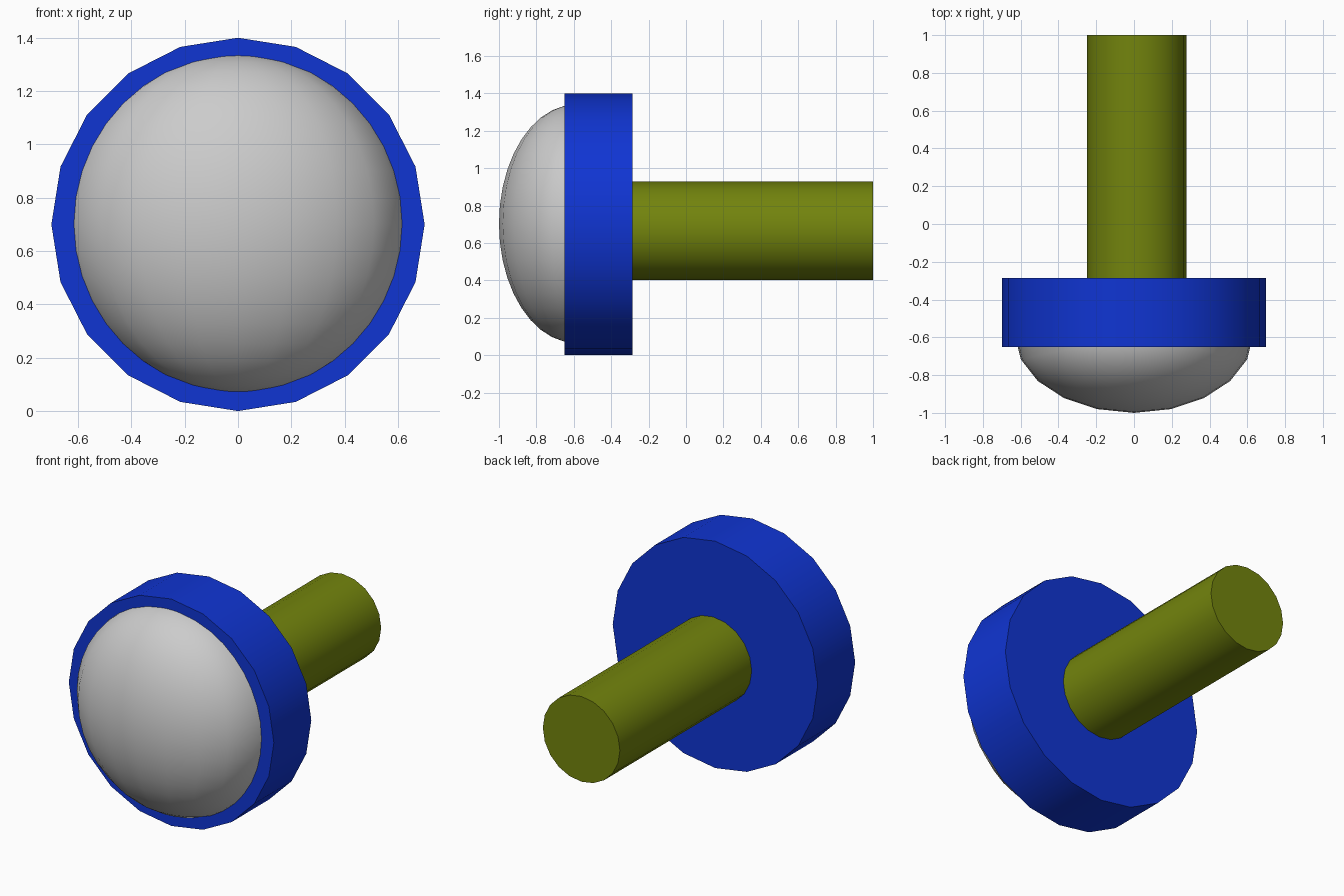
import bpy, bmesh
from math import pi, radians

if "Cube" in bpy.data.objects:
    bpy.data.objects.remove(bpy.data.objects["Cube"])


def finish(obj, name, color=None):
    obj.name = obj.data.name = name
    bpy.ops.object.transform_apply(location=False, rotation=True, scale=True)
    bpy.ops.object.shade_smooth_by_angle(angle=radians(35))
    if color:
        mat = bpy.data.materials.new(name + "_color")
        mat.diffuse_color = (*color, 1)
        mat.use_nodes = True
        mat.node_tree.nodes["Principled BSDF"].inputs["Base Color"].default_value = mat.diffuse_color
        obj.data.materials.append(mat)


def rod(name, x, z, radius, y0, y1, color):
    bpy.ops.mesh.primitive_cylinder_add(vertices=20, radius=radius, depth=y1 - y0,
                                        location=(x, (y0 + y1) / 2, z),
                                        rotation=(pi / 2, 0, 0))
    finish(bpy.context.object, name, color)


# Wide collar and rear shaft, both lying along y
rod("collar", 0, 0.70, 0.70, -0.65, -0.285, (0.005, 0.035, 0.65))
rod("shaft", 0.014, 0.666, 0.263, -0.30, 1.0, (0.17, 0.23, 0.004))

# Flattened front dome: front half of a squashed sphere, its back set in the collar
bpy.ops.mesh.primitive_uv_sphere_add(segments=20, ring_count=20, radius=1,
                                     location=(0, -0.59, 0.703))
dome = bpy.context.object
bm = bmesh.new()
bm.from_mesh(dome.data)
bmesh.ops.delete(bm, geom=[v for v in bm.verts if v.co.y > 0.01], context='VERTS')
bmesh.ops.holes_fill(bm, edges=[e for e in bm.edges if e.is_boundary], sides=0)
bmesh.ops.recalc_face_normals(bm, faces=bm.faces)
bm.to_mesh(dome.data)
bm.free()
dome.scale = (0.63, 0.41, 0.637)
finish(dome, "front_dome")
